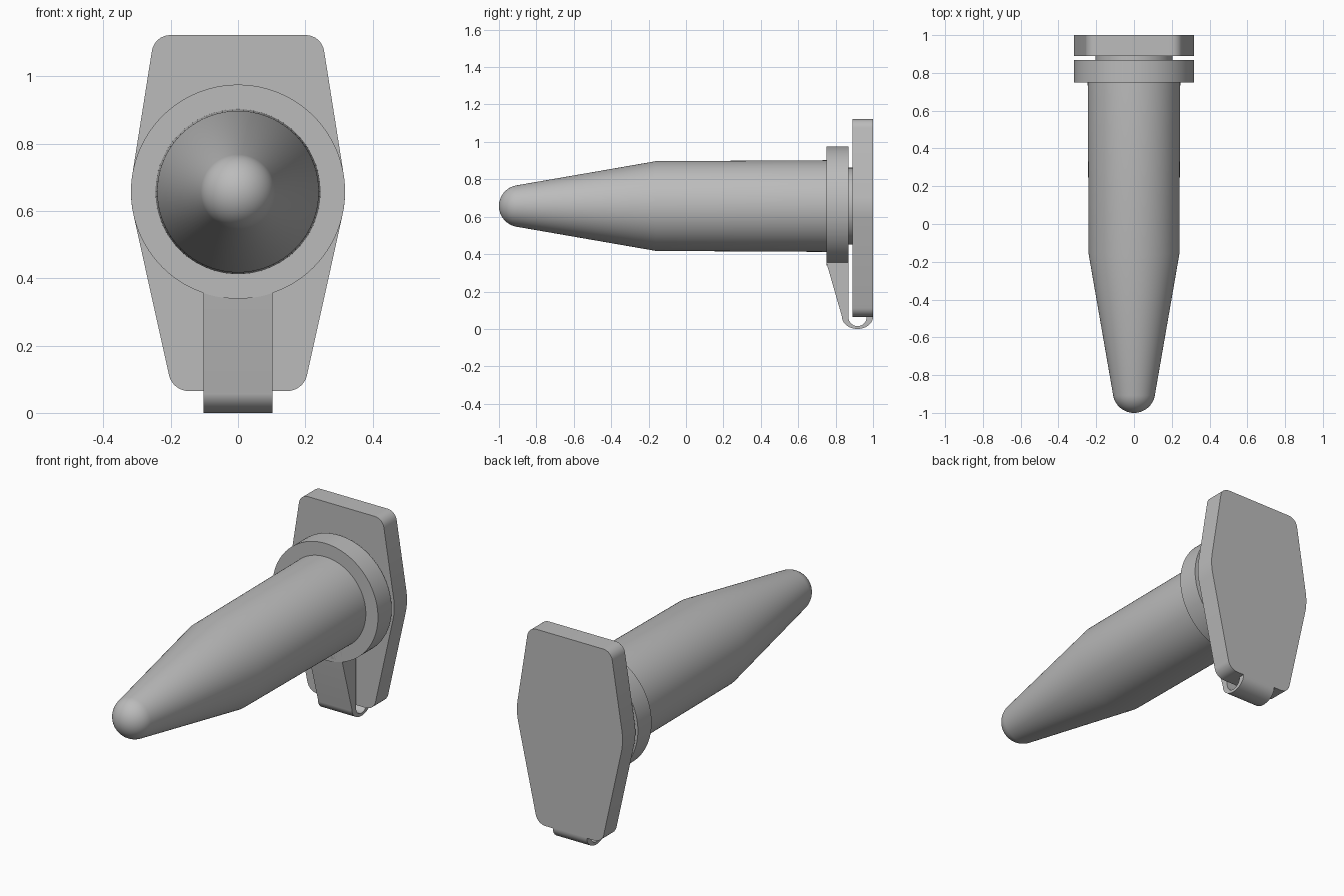
import bpy, bmesh, math
from mathutils import Vector, Matrix

if "Cube" in bpy.data.objects:
    bpy.data.objects.remove(bpy.data.objects["Cube"], do_unlink=True)

AXIS_Z = 0.657
RIM = 0.318

grey = bpy.data.materials.new("plain grey")
grey.use_nodes = True
colour = (0.5, 0.5, 0.5, 1)
grey.diffuse_color = colour
grey.node_tree.nodes["Principled BSDF"].inputs["Base Color"].default_value = colour


def finish(name, bm):
    bmesh.ops.remove_doubles(bm, verts=bm.verts, dist=1e-5)
    bmesh.ops.recalc_face_normals(bm, faces=bm.faces)
    mesh = bpy.data.meshes.new(name)
    bm.to_mesh(mesh)
    bm.free()
    mesh.materials.append(grey)
    obj = bpy.data.objects.new(name, mesh)
    bpy.context.collection.objects.link(obj)
    bpy.ops.object.select_all(action='DESELECT')
    obj.select_set(True)
    bpy.context.view_layer.objects.active = obj
    bpy.ops.object.shade_smooth_by_angle(angle=math.radians(25))
    return obj


def lathe(name, profile, steps=96):
    """Spin (y, radius) points about the tube axis."""
    bm = bmesh.new()
    verts = [bm.verts.new((r, y, AXIS_Z)) for y, r in profile]
    edges = [bm.edges.new(pair) for pair in zip(verts, verts[1:])]
    bmesh.ops.spin(bm, geom=verts + edges, cent=(0, 0, AXIS_Z), axis=(0, 1, 0),
                   angle=math.tau, steps=steps)
    return finish(name, bm)


def prism(name, points, offset):
    """Extrude a flat outline along an offset."""
    bm = bmesh.new()
    face = bm.faces.new([bm.verts.new(p) for p in points])
    grown = bmesh.ops.extrude_face_region(bm, geom=[face], use_keep_orig=True)
    moved = [v for v in grown["geom"] if isinstance(v, bmesh.types.BMVert)]
    bmesh.ops.translate(bm, verts=moved, vec=offset)
    return finish(name, bm)


def arc(cx, cz, rx, rz, start, end, steps):
    angles = [math.radians(start + (end - start) * i / steps) for i in range(steps + 1)]
    return [(cx + rx * math.cos(a), cz + rz * math.sin(a)) for a in angles]


# Tube body with round tip
tip = arc(-0.888, 0, 0.112, 0.112, 180, 100, 16)
lathe("tube_body", tip + [(-0.16, 0.24), (0.76, 0.245), (0.76, 0)])

# Rim flange and the lid plug inside it
lathe("tube_rim", [(0.75, 0), (0.75, RIM), (0.868, RIM), (0.868, 0)])
lathe("lid_plug", [(0.8, 0), (0.8, 0.205), (0.9, 0.205), (0.9, 0)])


# Lid plate: straight flanks tangent to a central arc, rounded corners
def corner(z, tilt, radius):
    """Round the corner where a flank tilted off vertical meets height z."""
    t = math.radians(tilt)
    up = 1 if tilt > 0 else -1
    cz = z - up * radius
    cx = (RIM - radius - (cz - AXIS_Z) * math.sin(t)) / math.cos(t)
    return arc(cx, cz, radius, radius, tilt, up * 90, 8)


right_side = (corner(0.065, -12.5, 0.06)[::-1]
              + arc(0, AXIS_Z, RIM, RIM, -12.5, 9, 8)
              + corner(1.122, 9, 0.055))
outline = right_side + [(-x, z) for x, z in reversed(right_side)]
prism("lid_plate", [(x, 0.89, z) for x, z in outline], (0, 0.11, 0))

# Hinge strap: tapered tab below the rim, curling under to the lid
strap = ([(0.75, 0.42), (0.75, 0.357)]
         + arc(0.917, 0.065, 0.083, 0.065, 180, 360, 24)
         + [(1.0, 0.075), (0.966, 0.075)]
         + arc(0.917, 0.065, 0.049, 0.05, 360, 180, 24)
         + [(0.868, 0.42)])
prism("hinge_strap", [(-0.1025, y, z) for y, z in strap], (0.205, 0, 0))
